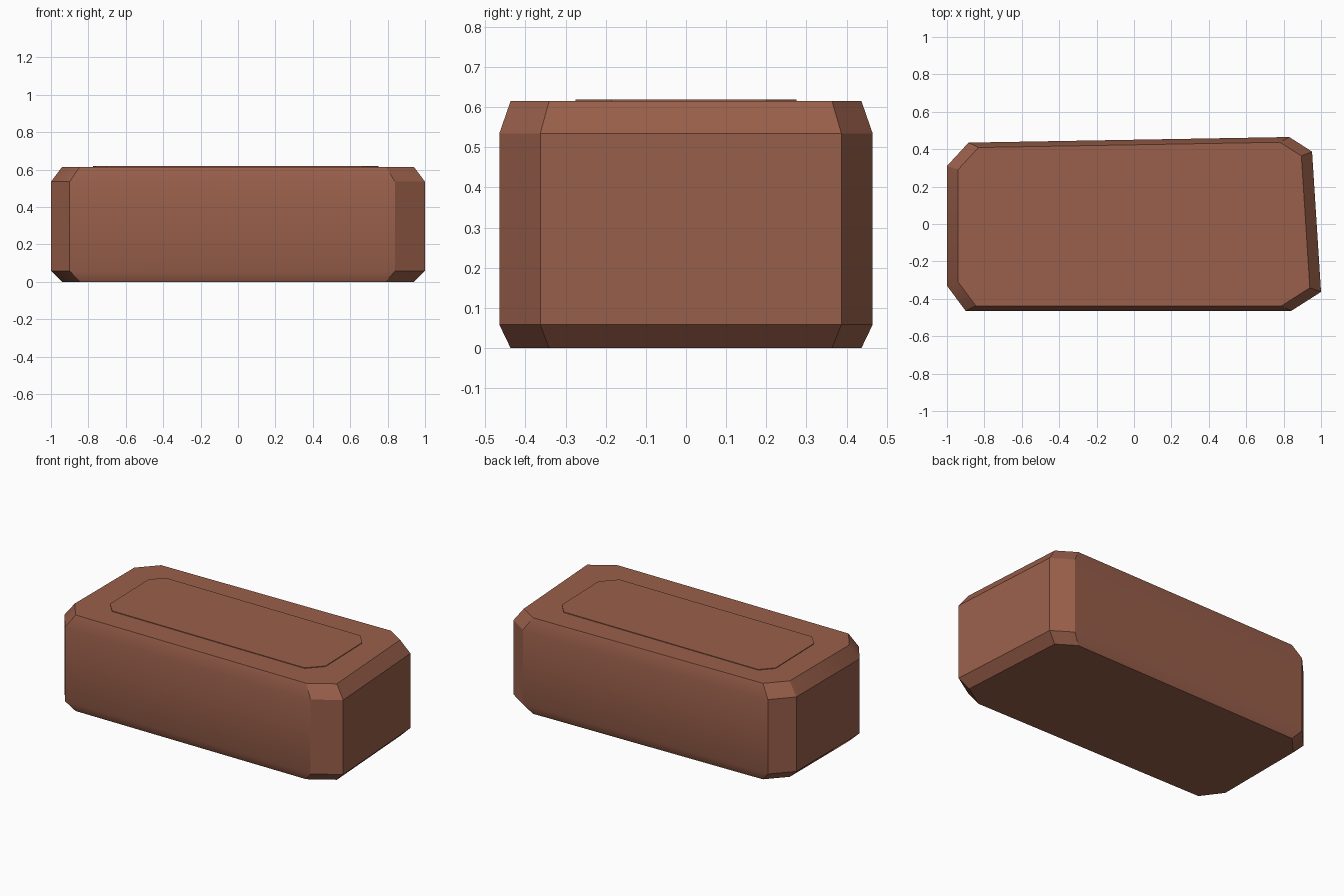
import bpy
import bmesh
import math

cube = bpy.data.objects.get("Cube")
if cube:
    bpy.data.objects.remove(cube, do_unlink=True)

# Fired clay colour
clay = bpy.data.materials.new("clay_brown")
clay.use_nodes = True
colour = (0.32, 0.115, 0.07, 1)
clay.diffuse_color = colour
clay.node_tree.nodes["Principled BSDF"].inputs["Base Color"].default_value = colour


def loft(name, outline, levels):
    """Stack scaled copies of an outline at (height, scale) levels and cap the ends."""
    bm = bmesh.new()
    rings = [[bm.verts.new((x * s, y * s, z)) for x, y in outline] for z, s in levels]
    n = len(outline)
    for low, high in zip(rings, rings[1:]):
        for i in range(n):
            j = (i + 1) % n
            bm.faces.new((low[i], low[j], high[j], high[i]))
    bm.faces.new(rings[0][::-1])
    bm.faces.new(rings[-1])
    bmesh.ops.recalc_face_normals(bm, faces=bm.faces)
    mesh = bpy.data.meshes.new(name)
    bm.to_mesh(mesh)
    bm.free()
    mesh.materials.append(clay)
    obj = bpy.data.objects.new(name, mesh)
    bpy.context.collection.objects.link(obj)
    return obj


# Slightly skewed block with chipped corners and chamfered rims
block_outline = [(-0.9, -0.465), (0.84, -0.465), (1.0, -0.363), (0.952, 0.387),
                 (0.83, 0.465), (-0.885, 0.435), (-1.0, 0.31), (-1.0, -0.33)]
block = loft("brick_block", block_outline,
             [(0, 0.94), (0.058, 1), (0.535, 1), (0.615, 0.94)])

# Thin raised panel on the top face
panel_outline = [(-0.7, -0.275), (0.665, -0.275), (0.75, -0.185), (0.74, 0.2),
                 (0.675, 0.275), (-0.705, 0.275), (-0.775, 0.2), (-0.765, -0.205)]
panel = loft("top_panel", panel_outline, [(0.612, 1), (0.619, 1)])

# Soft shading over the shallow chamfers only
bpy.ops.object.select_all(action="DESELECT")
block.select_set(True)
bpy.context.view_layer.objects.active = block
bpy.ops.object.shade_smooth_by_angle(angle=math.radians(30))
